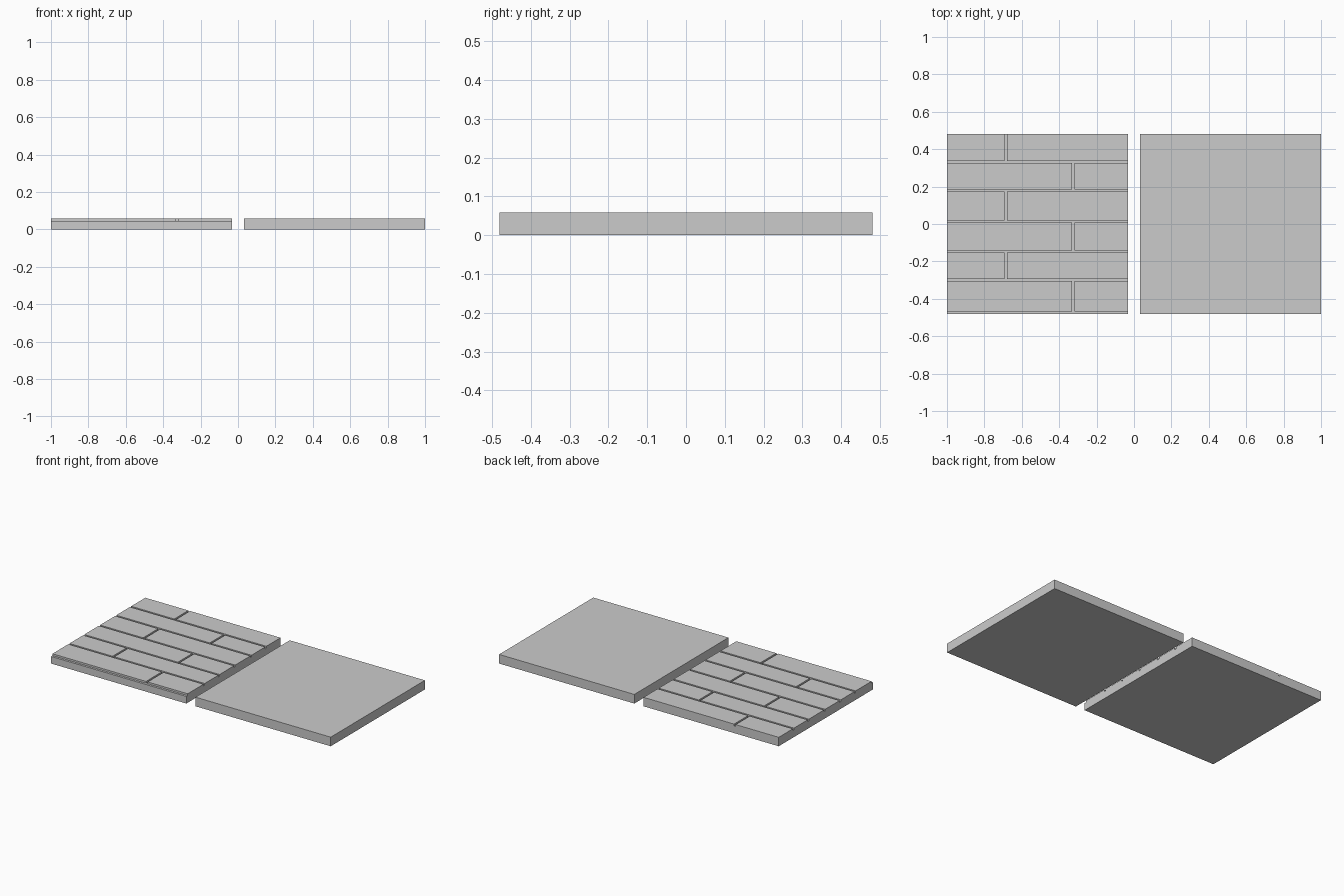
import bpy

if "Cube" in bpy.data.objects:
    bpy.data.objects.remove(bpy.data.objects["Cube"])

H = 0.058        # slab height
HALF_Y = 0.481   # half depth of both slabs
FLOOR = 0.046    # height of the groove floors
GAP = 0.012      # groove width


def box(name, x0, x1, y0, y1, z0, z1):
    bpy.ops.mesh.primitive_cube_add(size=1, location=((x0 + x1) / 2, (y0 + y1) / 2, (z0 + z1) / 2))
    ob = bpy.context.object
    ob.name = name
    ob.scale = (x1 - x0, y1 - y0, z1 - z0)
    bpy.ops.object.transform_apply(location=True, rotation=False, scale=True)
    return ob


def carve(target, cutters, name):
    # Join disjoint cutters, subtract them and remove the helper
    bpy.ops.object.select_all(action='DESELECT')
    for c in cutters:
        c.select_set(True)
    bpy.context.view_layer.objects.active = cutters[0]
    bpy.ops.object.join()
    cutter = cutters[0]
    cutter.hide_render = True
    mod = target.modifiers.new(name, 'BOOLEAN')
    mod.operation = 'DIFFERENCE'
    mod.solver = 'EXACT'
    mod.object = cutter
    bpy.context.view_layer.objects.active = target
    bpy.ops.object.modifier_apply(modifier=name)
    bpy.data.objects.remove(cutter)


# Plain slab
box("plain_slab", 0.033, 1.0, -HALF_Y, HALF_Y, 0, H + 0.001)

# Plank slab
X0, X1 = -1.0, -0.033
planks = box("plank_slab", X0, X1, -HALF_Y, HALF_Y, 0, H)

# Long grooves between rows, front one open at the edge
rows = [0.331, 0.179, 0.013, -0.147, -0.299, -0.473]
g = GAP / 2
cuts = [box("row_cutter", X0 - 0.1, X1 + 0.1,
            y - g if y > -0.4 else -0.6, y + g, FLOOR, 0.1) for y in rows]
carve(planks, cuts, "row_grooves")

# Staggered short joints across each row
edges = [0.6] + rows
cuts = []
for i, (top, bottom) in enumerate(zip(edges, edges[1:])):
    x = -0.686 if i % 2 == 0 else -0.325
    cuts.append(box("joint_cutter", x - g, x + g, bottom + 0.002, top - 0.002, FLOOR, 0.1))
carve(planks, cuts, "joint_grooves")
